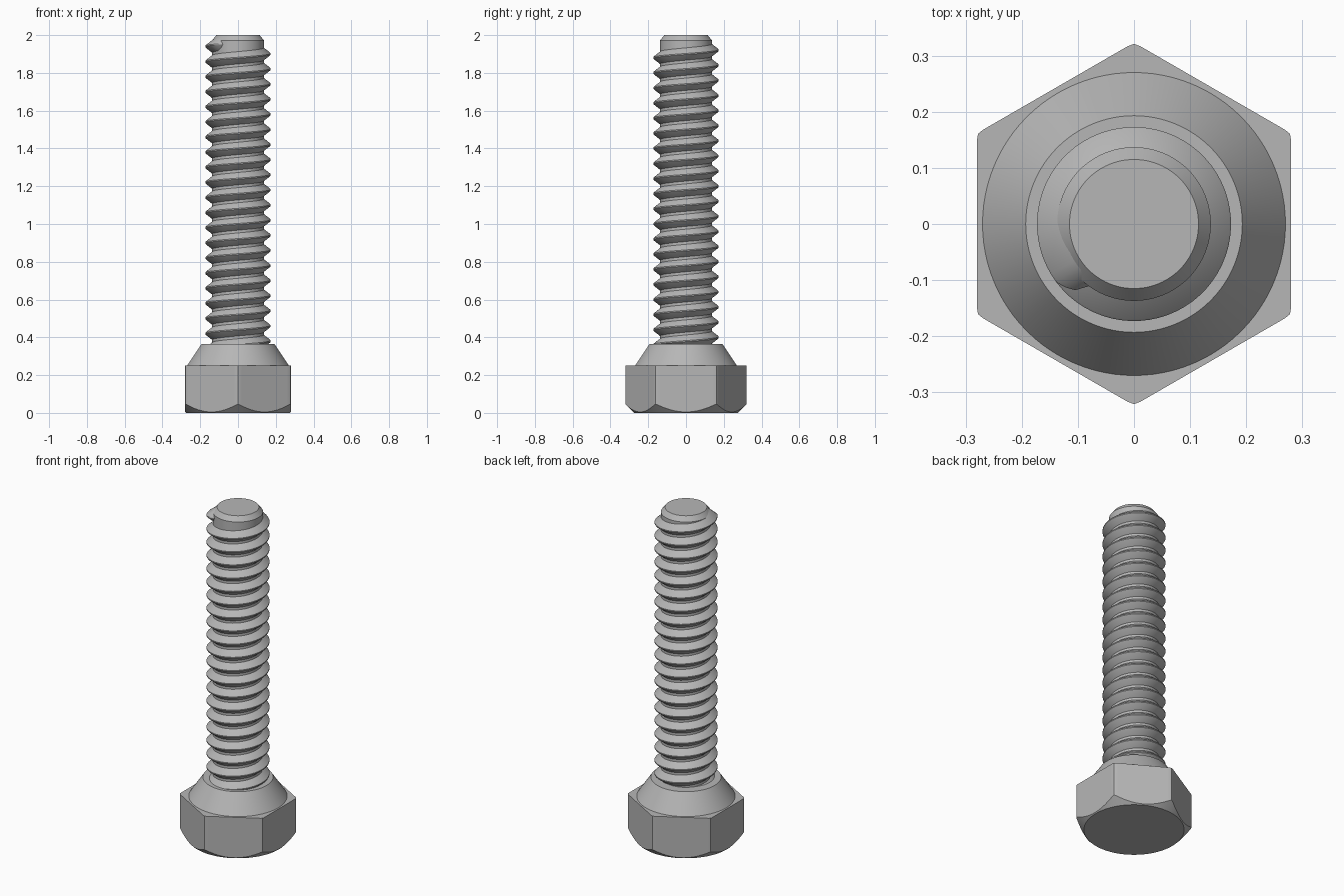
import bpy
import bmesh
from math import cos, sin, pi, radians

if "Cube" in bpy.data.objects:
    bpy.data.objects.remove(bpy.data.objects["Cube"], do_unlink=True)

steel = bpy.data.materials.new("grey_steel")
steel.use_nodes = True
GREY = (0.47, 0.47, 0.47, 1)
steel.diffuse_color = GREY
steel.node_tree.nodes["Principled BSDF"].inputs["Base Color"].default_value = GREY


def loft(name, rings, closed=False, angle=30):
    """Skin a list of equal rings of points and cap both ends."""
    bm = bmesh.new()
    rows = [[bm.verts.new(p) for p in ring] for ring in rings]
    n = len(rows[0])
    for a, b in zip(rows, rows[1:]):
        for i in range(n):
            j = (i + 1) % n
            bm.faces.new((a[i], a[j], b[j], b[i]))
    bm.faces.new(rows[0][::-1])
    bm.faces.new(rows[-1])
    bmesh.ops.recalc_face_normals(bm, faces=bm.faces)
    mesh = bpy.data.meshes.new(name)
    bm.to_mesh(mesh)
    bm.free()
    mesh.materials.append(steel)
    obj = bpy.data.objects.new(name, mesh)
    bpy.context.collection.objects.link(obj)
    bpy.ops.object.select_all(action="DESELECT")
    obj.select_set(True)
    bpy.context.view_layer.objects.active = obj
    bpy.ops.object.shade_smooth_by_angle(angle=radians(angle))
    return obj


def polar(r, t, z):
    return (r * cos(t), r * sin(t), z)


def turned(name, profile, sides=96):
    return loft(name, [[polar(r, 2 * pi * i / sides, z) for i in range(sides)]
                       for r, z in profile])


# Hexagonal head: the cone-shaped chamfer scallops the lower edge of each flat
FLAT, CORNER, CHAMFER, HEAD_TOP = 0.28, 0.321, 0.275, 0.25


def hex_radius(t):
    off = (t + pi / 6) % (pi / 3) - pi / 6      # angle from the nearest flat
    return min(FLAT / cos(off), CORNER / cos(pi / 6 - abs(off)))


angles = [2 * pi * i / 180 for i in range(180)]
loft("hex_head", [
    [polar(CHAMFER, t, 0) for t in angles],
    [polar(hex_radius(t), t, hex_radius(t) - CHAMFER) for t in angles],
    [polar(hex_radius(t), t, HEAD_TOP) for t in angles],
], angle=20)

# Tapered collar above the head
turned("collar", [(0.27, HEAD_TOP - 0.01), (0.27, HEAD_TOP), (0.193, 0.365)])

# Shank core with a chamfered tip
turned("shank", [(0.137, 0.3), (0.137, 1.972), (0.115, 2.0)])

# Right-handed thread swept up the shank, fading out at its upper end
PITCH, STEPS = 0.08, 64
END_ANGLE, END_Z, TURNS = radians(234), 1.952, 20.4
PROFILE = [(0.125, -0.042), (0.17, -0.007), (0.173, -0.003),
           (0.173, 0.003), (0.17, 0.007), (0.125, 0.042)]
rings = []
count = int(TURNS * STEPS)
for k in range(count, -1, -1):
    back = 2 * pi * k / STEPS
    fade = min(1, (back / radians(17)) ** 0.5)
    rings.append([polar(0.125 + (r - 0.125) * (0.25 + 0.75 * fade), END_ANGLE - back,
                        END_Z - PITCH * back / (2 * pi) + dz * (0.3 + 0.7 * fade))
                  for r, dz in PROFILE])
loft("thread", rings)
